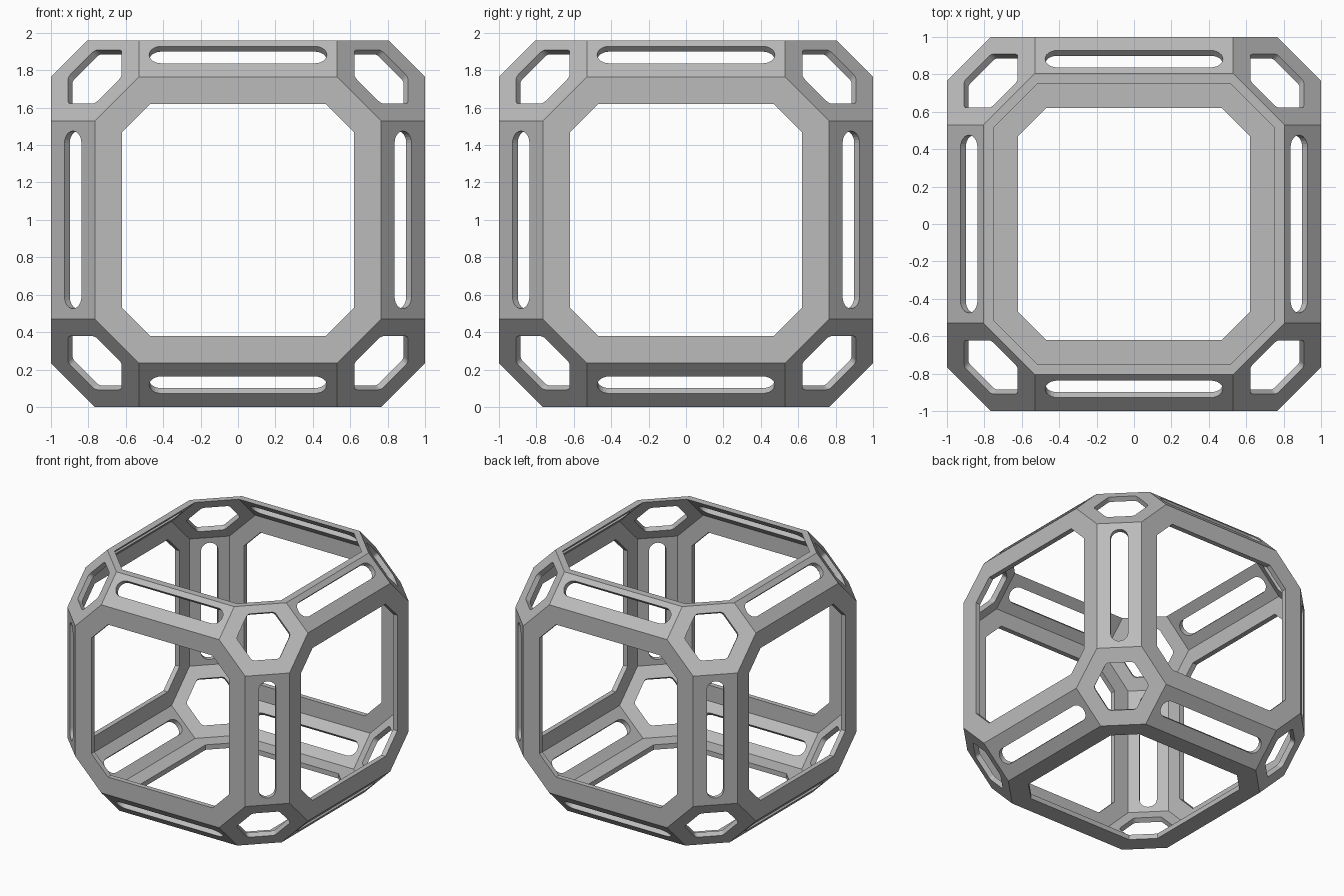
import bpy, bmesh, math
from itertools import permutations, product
from mathutils import Vector

cube = bpy.data.objects.get("Cube")
if cube:
    bpy.data.objects.remove(cube, do_unlink=True)

HALF, EDGE, CORNER = 1.0, 0.765, 0.53    # coordinates of a chamfered-cube vertex
WALL = 0.04                              # shell thickness

grey = bpy.data.materials.new("light_grey")
grey.use_nodes = True
colour = (0.5, 0.5, 0.5, 1)
grey.diffuse_color = colour
grey.node_tree.nodes["Principled BSDF"].inputs["Base Color"].default_value = colour


def hull(name, points):
    """Convex solid around the points, with flat faces merged."""
    bm = bmesh.new()
    for p in points:
        bm.verts.new(p)
    bmesh.ops.convex_hull(bm, input=bm.verts)
    bmesh.ops.dissolve_limit(bm, angle_limit=0.01, verts=bm.verts, edges=bm.edges)
    bmesh.ops.recalc_face_normals(bm, faces=bm.faces)
    mesh = bpy.data.meshes.new(name)
    bm.to_mesh(mesh)
    bm.free()
    obj = bpy.data.objects.new(name, mesh)
    bpy.context.collection.objects.link(obj)
    return obj


def chamfered_cube(name, *coords):
    signs = list(product((-1, 1), repeat=3))
    return hull(name, [[a * s for a, s in zip(p, sg)]
                       for p in permutations(coords) for sg in signs])


def prism(name, profile, axis, side):
    """Prism through the centre along axis; the profile's first direction is side."""
    d, u = Vector(axis).normalized(), Vector(side).normalized()
    v = d.cross(u)
    return hull(name, [u * a + v * b + d * h for a, b in profile for h in (-2, 2)])


def circle(cx, cy, r, n=24):
    return [(cx + r * math.cos(math.tau * i / n), cy + r * math.sin(math.tau * i / n))
            for i in range(n)]


# Outer body and the hollow inside it, with every plane moved in by the wall
frame = chamfered_cube("frame_shell", HALF, EDGE, CORNER)
h = HALF - WALL
e = HALF + EDGE - WALL * math.sqrt(2) - h
c = HALF + EDGE + CORNER - WALL * math.sqrt(3) - h - e
cutters = [chamfered_cube("hollow_cutter", h, e, c)]

# Octagonal windows, one prism for each pair of sides
octagon = [(a * s, b * t) for a, b in ((0.62, 0.47), (0.47, 0.62))
           for s in (-1, 1) for t in (-1, 1)]
for axis, side in (((1, 0, 0), (0, 1, 0)), ((0, 1, 0), (0, 0, 1)), ((0, 0, 1), (1, 0, 0))):
    cutters.append(prism("window_cutter", octagon, axis, side))

# Rounded slots in the edge bars
slot_r, slot_half = 0.064, 0.475
slot = [p for s in (-1, 1) for p in circle(s * (slot_half - slot_r), 0, slot_r)]
for s in (-1, 1):
    for axis, side in (((0, 1, s), (1, 0, 0)), ((1, 0, s), (0, 1, 0)), ((1, s, 0), (0, 0, 1))):
        cutters.append(prism("slot_cutter", slot, axis, side))

# Hexagonal holes with softened corners in the corner plates
hole_r = 0.61 * (HALF - EDGE) * math.sqrt(2)
soft = 0.035
ring_r = hole_r - soft / math.cos(math.pi / 6)
hexagon = [p for i in range(6)
           for p in circle(ring_r * math.cos(math.tau * i / 6),
                           ring_r * math.sin(math.tau * i / 6), soft)]
for s, t in product((-1, 1), repeat=2):
    cutters.append(prism("corner_hole_cutter", hexagon, (1, s, t), (1, -s, 0)))

# The top side has no plate: slice it away just under its inner face
top = h - 0.0005
cutters.append(hull("top_cutter", product((-2, 2), (-2, 2), (top, 2))))

for cutter in cutters:
    cutter.hide_render = True
    mod = frame.modifiers.new(cutter.name, "BOOLEAN")
    mod.operation, mod.solver, mod.object = "DIFFERENCE", "EXACT", cutter

# Keep the cut result and drop the cutters
graph = bpy.context.evaluated_depsgraph_get()
result = bpy.data.meshes.new_from_object(frame.evaluated_get(graph))
frame.modifiers.clear()
frame.data = result
for cutter in cutters:
    bpy.data.objects.remove(cutter, do_unlink=True)

result.materials.clear()
result.materials.append(grey)
for poly in result.polygons:
    poly.use_smooth = False
    poly.material_index = 0
frame.location.z = HALF
